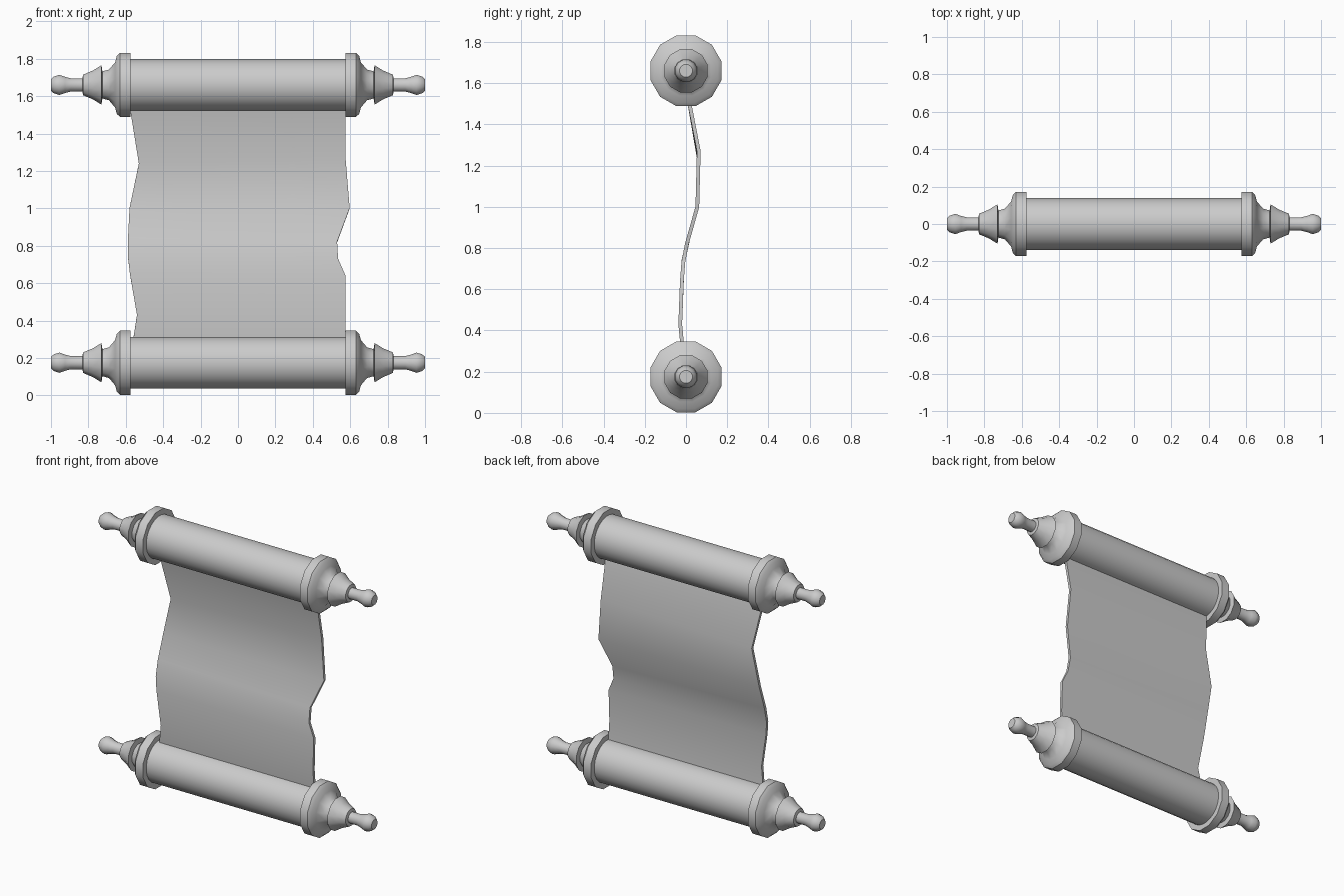
import bpy, bmesh, math

if "Cube" in bpy.data.objects:
    bpy.data.objects.remove(bpy.data.objects["Cube"])

SIDES = 12
LOW, HIGH = 0.175, 1.66


def finish(name, bm, angle=40):
    bmesh.ops.recalc_face_normals(bm, faces=bm.faces)
    mesh = bpy.data.meshes.new(name)
    bm.to_mesh(mesh)
    bm.free()
    ob = bpy.data.objects.new(name, mesh)
    bpy.context.collection.objects.link(ob)
    bpy.ops.object.select_all(action='DESELECT')
    ob.select_set(True)
    bpy.context.view_layer.objects.active = ob
    bpy.ops.object.shade_smooth_by_angle(angle=math.radians(angle))
    return ob


def lathe_x(name, profile, z, side=1, sides=SIDES):
    """Spin an (x, radius) profile around a horizontal axis at height z."""
    bm = bmesh.new()
    rings = []
    for x, r in profile:
        ring = []
        for i in range(sides):
            a = 2 * math.pi * (i + 0.5) / sides
            ring.append(bm.verts.new((side * x, r * math.cos(a), z + r * math.sin(a))))
        rings.append(ring)
    for a, b in zip(rings, rings[1:]):
        for i in range(sides):
            j = (i + 1) % sides
            bm.faces.new((a[i], a[j], b[j], b[i]))
    bm.faces.new(rings[0])
    bm.faces.new(rings[-1])
    return finish(name, bm)


# Turned handle: collar, neck, cone, spindle and knob
handle = [(0.575, 0.178), (0.63, 0.178), (0.648, 0.16), (0.657, 0.125),
          (0.69, 0.085), (0.725, 0.075), (0.73, 0.109), (0.775, 0.08),
          (0.828, 0.057), (0.832, 0.037), (0.895, 0.037), (0.925, 0.045),
          (0.955, 0.056), (0.985, 0.046), (1.0, 0.032)]

for label, z in (("lower", LOW), ("upper", HIGH)):
    # Rolled parchment around the rod
    lathe_x(label + "_roll", [(-0.578, 0.139), (0.578, 0.139)], z, sides=24)
    for end, s in (("left", -1), ("right", 1)):
        lathe_x(f"{label}_{end}_handle", handle, z, s)

# Hanging sheet: wavy side view (z, y) and worn left and right edges (x, z)
wave = [(1.58, 0.0), (1.49, 0.02), (1.27, 0.062), (1.0, 0.055), (0.77, -0.01),
        (0.64, -0.02), (0.43, -0.028), (0.34, -0.022), (0.25, -0.01)]
left = [(-0.575, 1.56), (-0.575, 1.52), (-0.53, 1.24), (-0.58, 1.0), (-0.588, 0.84),
        (-0.588, 0.74), (-0.578, 0.65), (-0.54, 0.43), (-0.565, 0.27)]
right = [(0.575, 1.56), (0.575, 1.52), (0.575, 1.27), (0.597, 1.0), (0.53, 0.82),
         (0.535, 0.73), (0.575, 0.64), (0.575, 0.43), (0.575, 0.27)]


def depth(z):
    for (z0, y0), (z1, y1) in zip(wave, wave[1:]):
        if z >= z1:
            return y0 + (y1 - y0) * (z0 - z) / (z0 - z1)
    return wave[-1][1]


COLS = 4
bm = bmesh.new()
rows = []
for (xl, zl), (xr, zr) in zip(left, right):
    row = []
    for c in range(COLS + 1):
        t = c / COLS
        y = depth(zl) * (1 - t) + depth(zr) * t
        row.append(bm.verts.new((xl + (xr - xl) * t, y, zl + (zr - zl) * t)))
    rows.append(row)
for a, b in zip(rows, rows[1:]):
    for c in range(COLS):
        bm.faces.new((a[c], b[c], b[c + 1], a[c + 1]))
sheet = finish("parchment_sheet", bm)
solid = sheet.modifiers.new("thickness", 'SOLIDIFY')
solid.thickness = 0.018
solid.offset = 0
bpy.ops.object.modifier_apply(modifier="thickness")
bpy.ops.object.shade_smooth_by_angle(angle=math.radians(40))
